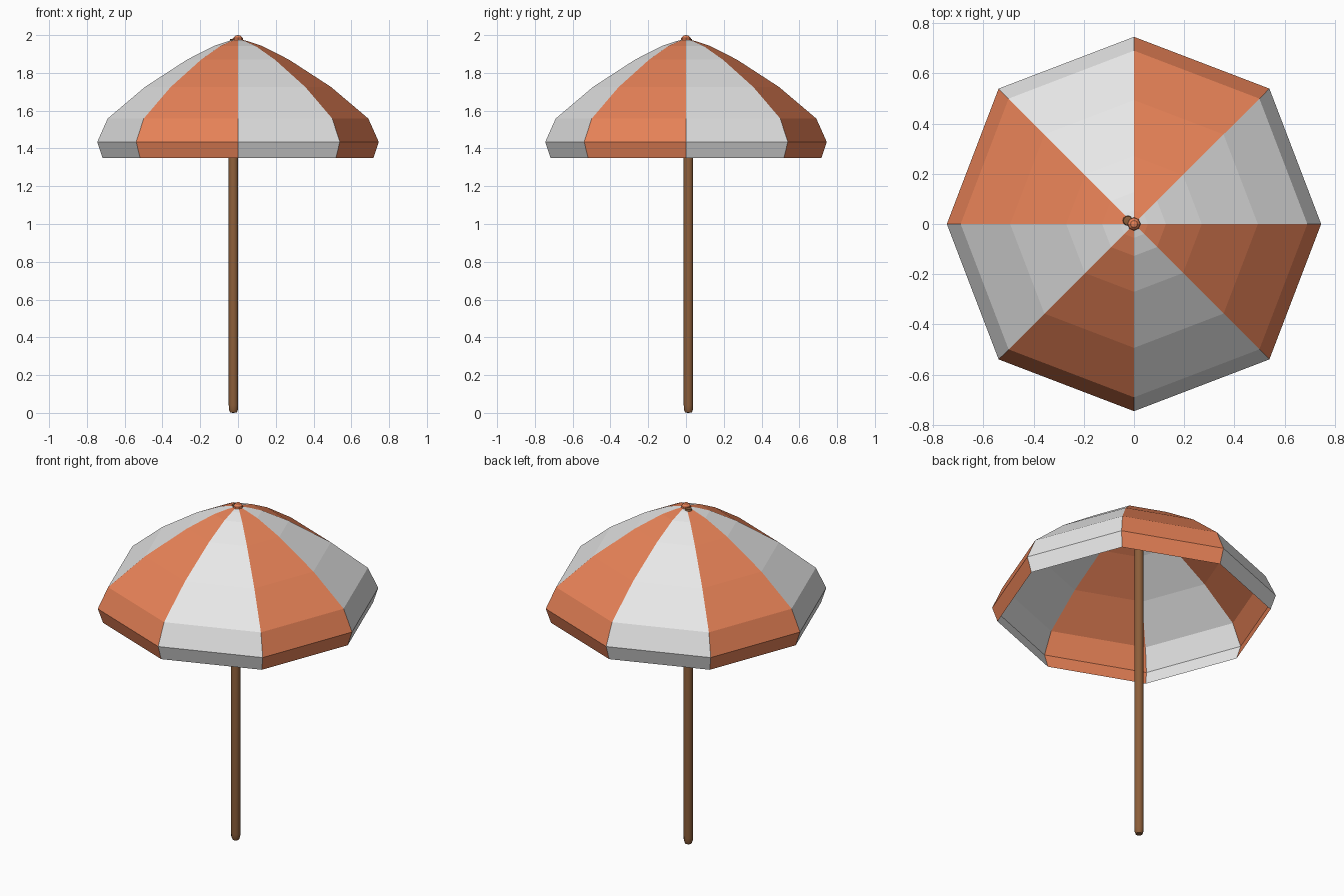
import bpy, bmesh
from math import sin, cos, pi, radians

cube = bpy.data.objects.get("Cube")
if cube:
    bpy.data.objects.remove(cube, do_unlink=True)


def material(name, rgb):
    linear = [((c / 255 + 0.055) / 1.055) ** 2.4 for c in rgb]
    m = bpy.data.materials.new(name)
    m.use_nodes = True
    m.diffuse_color = (*linear, 1)
    m.node_tree.nodes["Principled BSDF"].inputs["Base Color"].default_value = (*linear, 1)
    return m


ORANGE = material("orange cloth", (238, 134, 90))
WHITE = material("white cloth", (238, 238, 238))
BROWN = material("brown wood", (140, 94, 58))


def lathe(name, profile, sides, mats, centre=(0, 0), diagonal=1.0, smooth=False):
    """Spin (radius, z) points round a vertical axis; a zero radius closes the end."""
    bm = bmesh.new()
    rings = []
    for r, z in profile:
        if r == 0:
            rings.append([bm.verts.new((*centre, z))] * sides)
            continue
        ring = []
        for i in range(sides):
            a = 2 * pi * i / sides
            s = r * (diagonal if i % 2 else 1)
            ring.append(bm.verts.new((centre[0] + s * cos(a), centre[1] + s * sin(a), z)))
        rings.append(ring)
    for low, high in zip(rings, rings[1:]):
        for i in range(sides):
            j = (i + 1) % sides
            corners = list(dict.fromkeys((low[i], low[j], high[j], high[i])))
            face = bm.faces.new(corners)
            face.material_index = i % len(mats)   # alternating panels
    mesh = bpy.data.meshes.new(name)
    bm.to_mesh(mesh)
    bm.free()
    for m in mats:
        mesh.materials.append(m)
    obj = bpy.data.objects.new(name, mesh)
    bpy.context.collection.objects.link(obj)
    if smooth:
        bpy.ops.object.select_all(action='DESELECT')
        obj.select_set(True)
        bpy.context.view_layer.objects.active = obj
        bpy.ops.object.shade_smooth_by_angle(angle=radians(40))
    return obj


# Eight-panel canopy: valance, shoulder, then the curved dome
lathe("canopy", [(0.717, 1.35), (0.745, 1.435), (0.69, 1.558), (0.493, 1.725),
                 (0.27, 1.87), (0.127, 1.943), (0.055, 1.967), (0, 1.98)],
      8, [WHITE, ORANGE], diagonal=1.023)

# Small cap on the crown
lathe("crown_cap", [(0.027, 1.965), (0.025, 1.985), (0.014, 1.997), (0, 2.0)],
      8, [ORANGE])

# Slightly off-centre pole with softened ends
lathe("pole", [(0, 0), (0.018, 0.002), (0.024, 0.018), (0.025, 0.04),
               (0.025, 1.955), (0.018, 1.978), (0, 1.982)],
      12, [BROWN], centre=(-0.024, 0.013), smooth=True)
